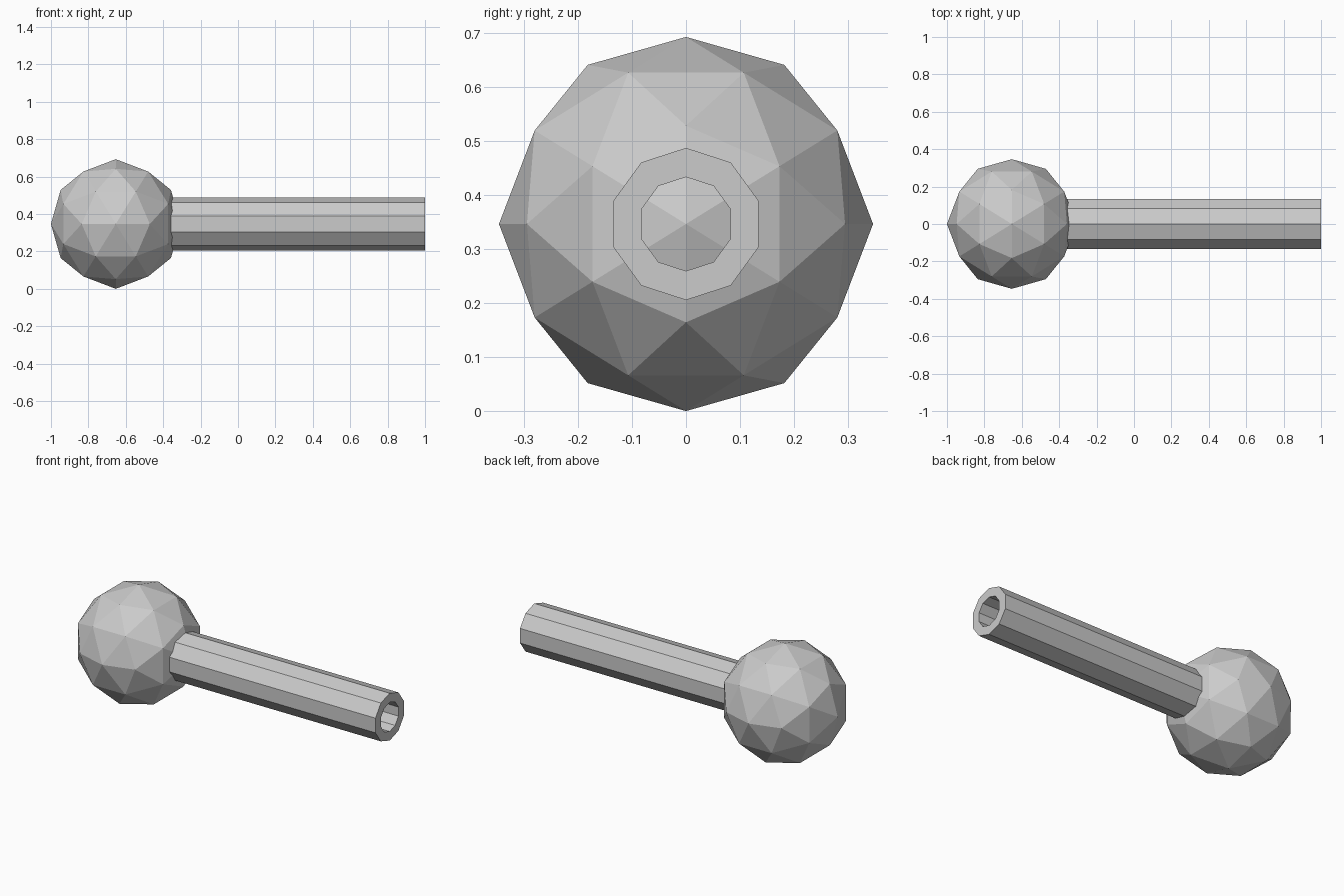
import bpy, bmesh
from math import sin, cos, pi, sqrt
from itertools import combinations
from mathutils import Vector

if "Cube" in bpy.data.objects:
    bpy.data.objects.remove(bpy.data.objects["Cube"])

R = 0.3465
CX, CZ = -0.6535, 0.3465


def finish(bm, name):
    bmesh.ops.recalc_face_normals(bm, faces=bm.faces[:])
    me = bpy.data.meshes.new(name)
    bm.to_mesh(me)
    bm.free()
    ob = bpy.data.objects.new(name, me)
    bpy.context.collection.objects.link(ob)
    return ob


# Ball: icosahedron aligned to the axes, each edge split once onto the sphere
phi = (1 + sqrt(5)) / 2
corners = []
for a in (-1, 1):
    for b in (-phi, phi):
        corners += [Vector((0, a, b)), Vector((a, b, 0)), Vector((b, 0, a))]
points = corners + [p + q for p, q in combinations(corners, 2) if (p - q).length < 2.1]
bm = bmesh.new()
for p in points:
    bm.verts.new(p.normalized() * R)
bmesh.ops.convex_hull(bm, input=bm.verts[:])
ball = finish(bm, "ball_head")
ball.location = (CX, 0, CZ)

# Handle: hollow ten-sided tube, its hidden end sunk into the ball
N = 10
profile = [(-0.40, 0.141), (1.0, 0.141), (1.0, 0.087), (-0.40, 0.087)]
bm = bmesh.new()
rings = [[bm.verts.new((x, r * sin(2 * pi * i / N), CZ + r * cos(2 * pi * i / N)))
          for i in range(N)] for x, r in profile]
for k in range(4):
    a, b = rings[k], rings[(k + 1) % 4]
    for i in range(N):
        j = (i + 1) % N
        bm.faces.new((a[i], a[j], b[j], b[i]))
finish(bm, "tube_handle")
